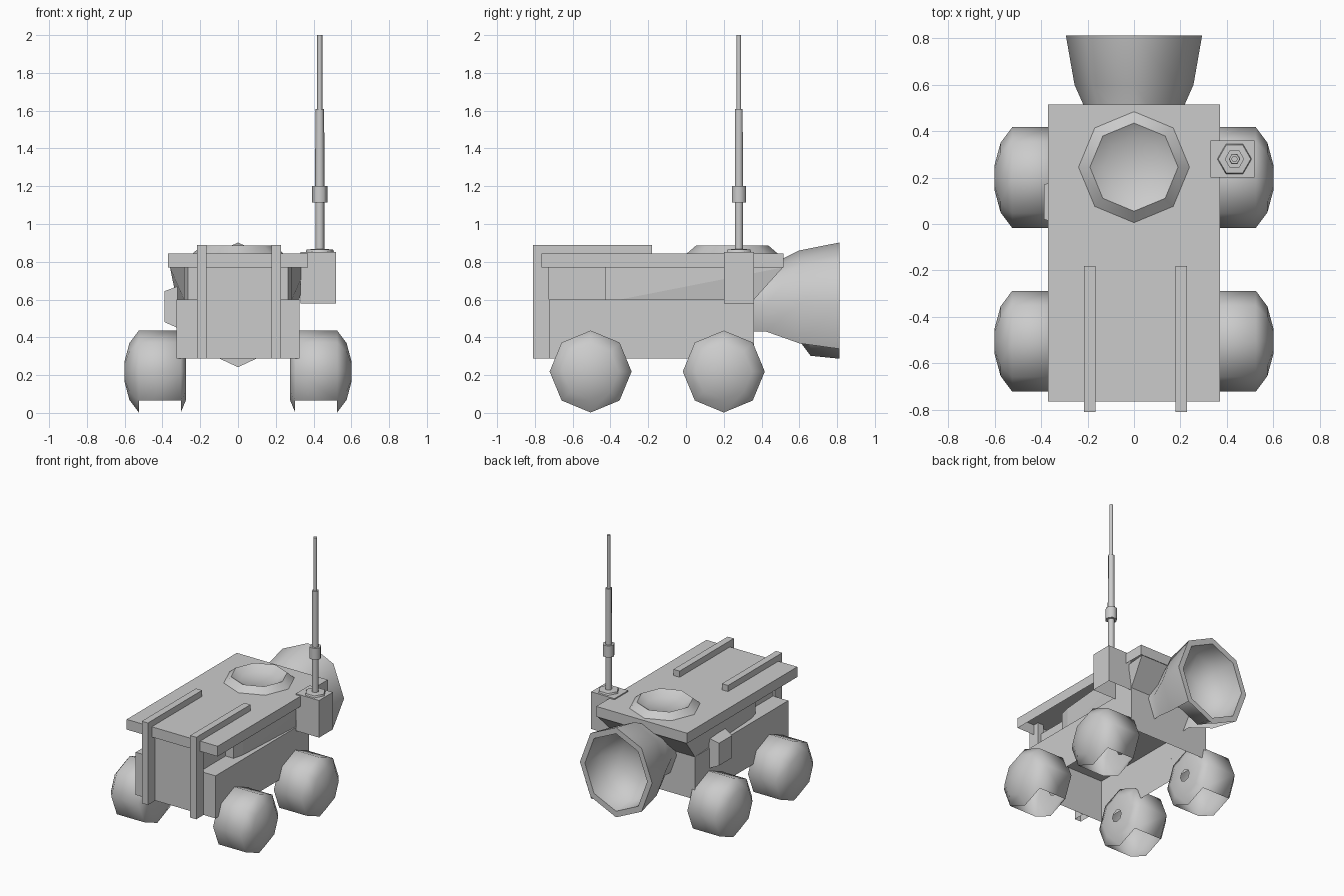
import bpy, bmesh
from math import sin, cos, tau, radians

if "Cube" in bpy.data.objects:
    bpy.data.objects.remove(bpy.data.objects["Cube"])


def make(name, verts, faces, smooth=None, open_below=False):
    me = bpy.data.meshes.new(name)
    me.from_pydata(verts, [], faces)
    bm = bmesh.new()
    bm.from_mesh(me)
    bmesh.ops.remove_doubles(bm, verts=bm.verts, dist=1e-5)
    bmesh.ops.recalc_face_normals(bm, faces=bm.faces)
    if open_below:  # shells have no undersides
        bm.normal_update()
        down = [f for f in bm.faces if f.normal.z < -.9]
        bmesh.ops.delete(bm, geom=down, context='FACES')
    bm.to_mesh(me)
    bm.free()
    ob = bpy.data.objects.new(name, me)
    bpy.context.collection.objects.link(ob)
    if smooth:
        bpy.ops.object.select_all(action='DESELECT')
        ob.select_set(True)
        bpy.context.view_layer.objects.active = ob
        bpy.ops.object.shade_smooth_by_angle(angle=radians(smooth))
    return ob


def loft(name, bottom, top, closed=True):
    """Join two equal outlines with triangulated sides; closed ones get end caps."""
    n = len(bottom)
    faces = [tuple(range(n)), tuple(range(n, 2 * n))] if closed else []
    for i in range(n if closed else n - 1):
        j = (i + 1) % n
        faces += [(i, j, n + j), (i, n + j, n + i)]
    return make(name, bottom + top, faces, open_below=closed)


def box(name, x0, x1, y0, y1, z0, z1):
    v = [(x, y, z) for x in (x0, x1) for y in (y0, y1) for z in (z0, z1)]
    f = [(0, 1, 3, 2), (4, 6, 7, 5), (0, 4, 5, 1), (2, 3, 7, 6), (0, 2, 6, 4), (1, 5, 7, 3)]
    return make(name, v, f, open_below=True)


def lathe(name, profile, n, axis, centre, smooth=62, skip=()):
    """Spin (position along axis, radius) points about an axis through centre."""
    verts, faces = [], []
    for p, r in profile:
        for k in range(n):
            a, b = r * cos(tau * k / n), r * sin(tau * k / n)
            v = {'X': (p, a, b), 'Y': (a, p, b), 'Z': (a, b, p)}[axis]
            verts.append(tuple(c + d for c, d in zip(centre, v)))
    for s in range(len(profile) - 1):
        for k in range(n):
            if (s, k) in skip:
                continue
            j = (k + 1) % n
            faces.append((s * n + k, s * n + j, (s + 1) * n + j, (s + 1) * n + k))
    return make(name, verts, faces, smooth)


# Hull and deck
box("lower_hull", -.325, .325, -.725, .36, .287, .60)
box("deck_plate", -.37, .37, -.765, .515, .77, .845)

# Recessed upper hull, stepping out and then flaring toward the rear
side = [(0, -.725), (.2, -.725), (.2, -.43), (.265, -.43), (.285, -.35)]
upper = loft("upper_hull",
             [(x, y, .60) for x, y in side + [(.325, .36), (0, .36)]],
             [(x, y, .77) for x, y in side + [(.36, .513), (0, .513)]], closed=False)
upper.modifiers.new("mirror", 'MIRROR')

# L-shaped rails over the deck and down the front
for x, label in ((-.191, "left"), (.203, "right")):
    outline = [(-.81, .287), (-.725, .287), (-.725, .845), (-.18, .845), (-.18, .89), (-.81, .89)]
    loft(label + "_rail",
         [(x - .025, y, z) for y, z in outline],
         [(x + .025, y, z) for y, z in outline])

# Eight-sided wheels: hub hole inside, lowest tread panels open
for s, label in ((-1, "left"), (1, "right")):
    for y, end in ((-.505, "front"), (.2, "rear")):
        prof = [(.275, .045), (.275, .15), (.303, .217), (.525, .217), (.575, .15), (.602, .05), (.602, 0)]
        lathe(f"{end}_{label}_wheel", [(s * x, r) for x, r in prof], 8, 'X',
              (0, y, .219), smooth=75, skip={(2, 5), (2, 6)})

# Raised basin on the deck
lathe("deck_basin", [(.84, .245), (.887, .19), (.85, .13), (.847, 0)], 8, 'Z', (0, .245, 0), smooth=75)

# Rear horn: oval shell open along its lowest panels, with a hollow bowl
horn = lathe("rear_horn", [(.34, .198), (.42, .198), (.60, .288), (.813, .33),
                           (.813, .285), (.66, .27), (.57, .15), (.545, 0)],
             8, 'Y', (0, 0, .572), skip={(s, k) for s in range(3) for k in (5, 6)})
horn.scale.x = .89

# Tapered box on the left flank
loft("side_box",
     [(-.32, y, z) for y, z in ((0, .45), (.19, .45), (.19, .67), (0, .67))],
     [(-.388, y, z) for y, z in ((.02, .48), (.17, .48), (.17, .645), (.02, .645))])

# Antenna mount and stepped mast
box("antenna_mount", .33, .52, .2, .36, .58, .853)
lathe("antenna_mast", [(.85, .075), (.865, .07), (.868, .024), (1.115, .024), (1.115, .042),
                       (1.2, .042), (1.2, .025), (1.61, .023), (1.61, .014), (2, .014), (2, 0)],
      6, 'Z', (.433, .28, 0))
